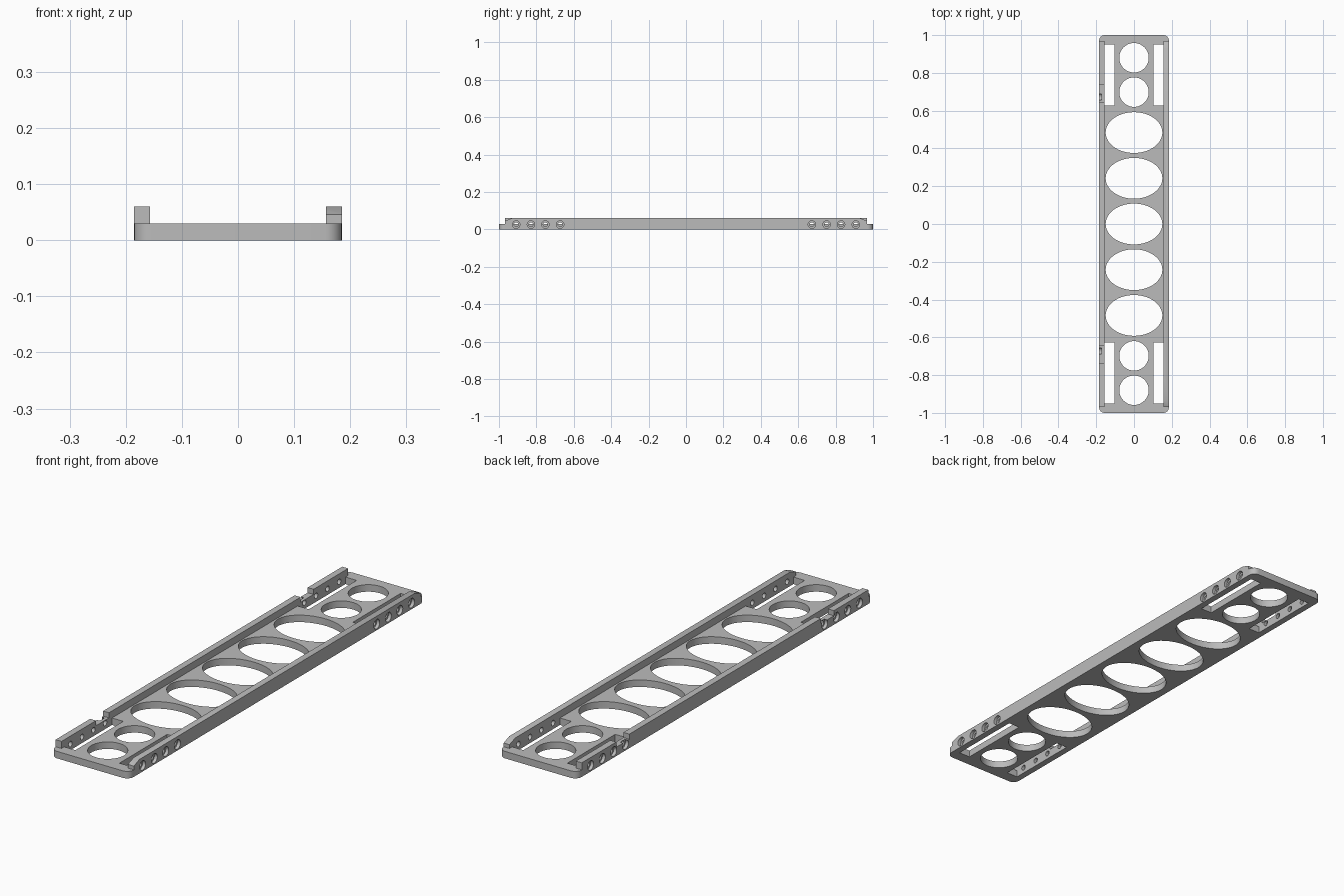
import bpy
import bmesh
from math import cos, sin, pi, radians
from mathutils import Matrix, Vector

cube = bpy.data.objects.get("Cube")
if cube:
    bpy.data.objects.remove(cube, do_unlink=True)

grey = bpy.data.materials.new("plain grey")
grey.use_nodes = True
grey.diffuse_color = (0.5, 0.5, 0.5, 1)
grey.node_tree.nodes["Principled BSDF"].inputs["Base Color"].default_value = (0.5, 0.5, 0.5, 1)

HALF_W, RAIL_IN, THICK, TOP, CORNER = 0.185, 0.157, 0.03, 0.06, 0.03


def prism(bm, points, shift):
    """Extrude a closed outline along a vector."""
    face = bm.faces.new([bm.verts.new(p) for p in points])
    result = bmesh.ops.extrude_face_region(bm, geom=[face])
    verts = [v for v in result["geom"] if isinstance(v, bmesh.types.BMVert)]
    bmesh.ops.translate(bm, vec=Vector(shift), verts=verts)


def finish(name, bm):
    bmesh.ops.recalc_face_normals(bm, faces=bm.faces[:])
    mesh = bpy.data.meshes.new(name)
    bm.to_mesh(mesh)
    bm.free()
    mesh.materials.append(grey)
    obj = bpy.data.objects.new(name, mesh)
    bpy.context.collection.objects.link(obj)
    return obj


def combine(target, tool, operation):
    mod = target.modifiers.new(tool.name, "BOOLEAN")
    mod.object, mod.operation, mod.solver = tool, operation, "EXACT"
    bpy.context.view_layer.objects.active = target
    bpy.ops.object.modifier_apply(modifier=mod.name)
    bpy.data.objects.remove(tool, do_unlink=True)


def ellipse(cy, rx, ry, n=64):
    return [(rx * cos(2 * pi * i / n), cy + ry * sin(2 * pi * i / n), -0.05) for i in range(n)]


def side_cylinders(name, radius, inner):
    """Sideways cylinders at every screw position on both rails."""
    bm = bmesh.new()
    outer = 0.2
    for side in (-1, 1):
        for end in (-1, 1):
            for y in (0.673, 0.752, 0.829, 0.908):
                place = (Matrix.Translation((side * (inner + outer) / 2, end * y, 0.026))
                         @ Matrix.Rotation(pi / 2, 4, "Y"))
                bmesh.ops.create_cone(bm, cap_ends=True, segments=32, radius1=radius,
                                      radius2=radius, depth=outer - inner, matrix=place)
    return finish(name, bm)


# Base plate with rounded corners
bm = bmesh.new()
outline = []
for k, (sx, sy) in enumerate(((1, 1), (-1, 1), (-1, -1), (1, -1))):
    for i in range(9):
        a = (k + i / 8) * pi / 2
        outline.append((sx * (HALF_W - CORNER) + CORNER * cos(a),
                        sy * (1 - CORNER) + CORNER * sin(a), 0))
prism(bm, outline, (0, 0, THICK))
tray = finish("slotted_tray", bm)

# Left rail with sloped ends, right rail with two notches
END, LOW, FLOOR = 0.968, 0.015, 0.038
half_sloped = [(END, LOW), (END, 0.046), (0.93, TOP)]
half_notched = [(END, LOW), (END, TOP), (0.735, TOP), (0.735, FLOOR), (0.647, FLOOR), (0.647, TOP)]
for name, half, x in (("left_rail", half_sloped, RAIL_IN), ("right_rail", half_notched, -HALF_W)):
    bm = bmesh.new()
    profile = half + [(-y, z) for y, z in reversed(half)]
    prism(bm, [(x, y, z) for y, z in profile], (HALF_W - RAIL_IN, 0, 0))
    combine(tray, finish(name, bm), "UNION")

# Round and oval openings, and long slots beside the rails
bm = bmesh.new()
for y in (-0.484, -0.242, 0, 0.242, 0.484):
    prism(bm, ellipse(y, 0.15, 0.108), (0, 0, 0.2))
for end in (-1, 1):
    for y in (0.698, 0.88):
        prism(bm, ellipse(end * y, 0.078, 0.078), (0, 0, 0.2))
    for side in (-1, 1):
        slot = [(side * x, end * y, -0.05) for x, y in
                ((0.104, 0.627), (RAIL_IN, 0.627), (RAIL_IN, 0.95), (0.104, 0.95))]
        prism(bm, slot, (0, 0, 0.2))
combine(tray, finish("openings", bm), "DIFFERENCE")

# Countersunk screw holes through the rails
combine(tray, side_cylinders("counterbores", 0.02, 0.171), "DIFFERENCE")
combine(tray, side_cylinders("screw_holes", 0.0115, 0.145), "DIFFERENCE")

bpy.ops.object.select_all(action="DESELECT")
tray.select_set(True)
bpy.context.view_layer.objects.active = tray
bpy.ops.object.shade_smooth_by_angle(angle=radians(30))
